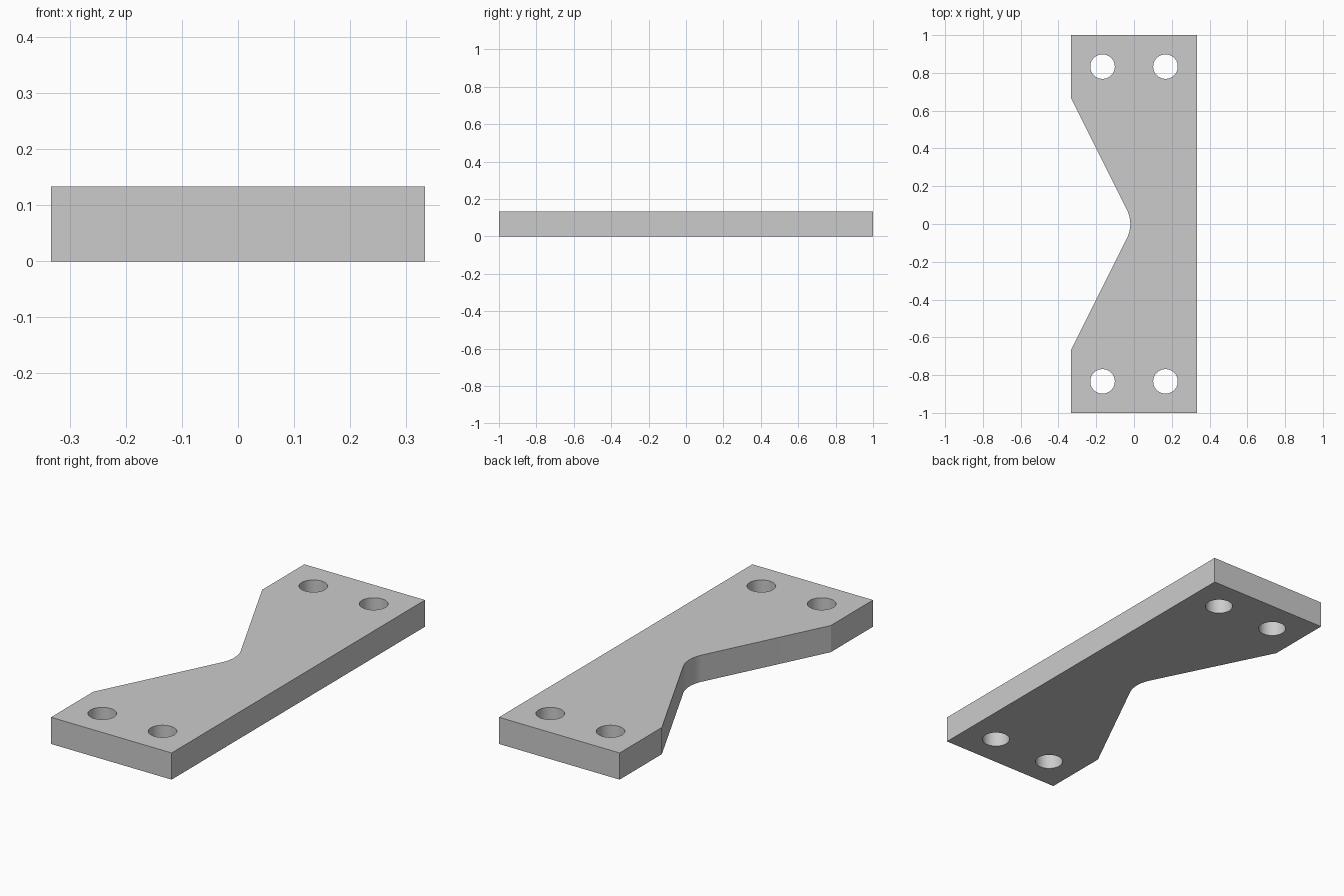
import bpy, bmesh, math

cube = bpy.data.objects.get("Cube")
if cube:
    bpy.data.objects.remove(cube, do_unlink=True)

HALF_W, HALF_L, THICK = 1 / 3, 1.0, 0.1333
NOTCH_Y = 2 / 3          # half width of the notch mouth
FILLET = 1 / 6           # radius at the notch bottom
HOLE_R = 0.065

grey = bpy.data.materials.new("plain grey")
grey.use_nodes = True
colour = (0.6, 0.6, 0.6, 1)
grey.diffuse_color = colour
grey.node_tree.nodes["Principled BSDF"].inputs["Base Color"].default_value = colour


def make_object(name, bm):
    bmesh.ops.recalc_face_normals(bm, faces=bm.faces)
    mesh = bpy.data.meshes.new(name)
    bm.to_mesh(mesh)
    bm.free()
    mesh.materials.append(grey)
    obj = bpy.data.objects.new(name, mesh)
    bpy.context.collection.objects.link(obj)
    return obj


# Plate outline: rectangle with a V notch rounded at its bottom
half_angle = math.atan2(NOTCH_Y, HALF_W)
centre_x = -FILLET / math.sin(half_angle)
sweep = math.pi / 2 - half_angle
steps = 16
arc = []
for i in range(steps + 1):
    a = sweep * (2 * i / steps - 1)
    arc.append((centre_x + FILLET * math.cos(a), FILLET * math.sin(a)))
outline = [(-HALF_W, -HALF_L), (-HALF_W, -NOTCH_Y), *arc,
           (-HALF_W, NOTCH_Y), (-HALF_W, HALF_L),
           (HALF_W, HALF_L), (HALF_W, -HALF_L)]

bm = bmesh.new()
base = bm.faces.new([bm.verts.new((x, y, 0)) for x, y in outline])
top = bmesh.ops.extrude_face_region(bm, geom=[base], use_keep_orig=True)["geom"]
bmesh.ops.translate(bm, vec=(0, 0, THICK),
                    verts=[v for v in top if isinstance(v, bmesh.types.BMVert)])
plate = make_object("notched_plate", bm)

# Four bolt holes
bm = bmesh.new()
for x in (-1 / 6, 1 / 6):
    for y in (-5 / 6, 5 / 6):
        pin = bmesh.ops.create_cone(bm, cap_ends=True, segments=48, radius1=HOLE_R,
                                    radius2=HOLE_R, depth=THICK * 3)
        bmesh.ops.translate(bm, vec=(x, y, THICK / 2), verts=pin["verts"])
cutter = make_object("hole_cutter", bm)
cutter.hide_render = True

cut = plate.modifiers.new("bolt_holes", "BOOLEAN")
cut.operation = "DIFFERENCE"
cut.solver = "EXACT"
cut.object = cutter
bpy.ops.object.select_all(action="DESELECT")
plate.select_set(True)
bpy.context.view_layer.objects.active = plate
bpy.ops.object.modifier_apply(modifier=cut.name)
bpy.data.objects.remove(cutter, do_unlink=True)

# Smooth hole walls and fillet, sharp plate edges
bpy.ops.object.shade_smooth_by_angle(angle=math.radians(20))
